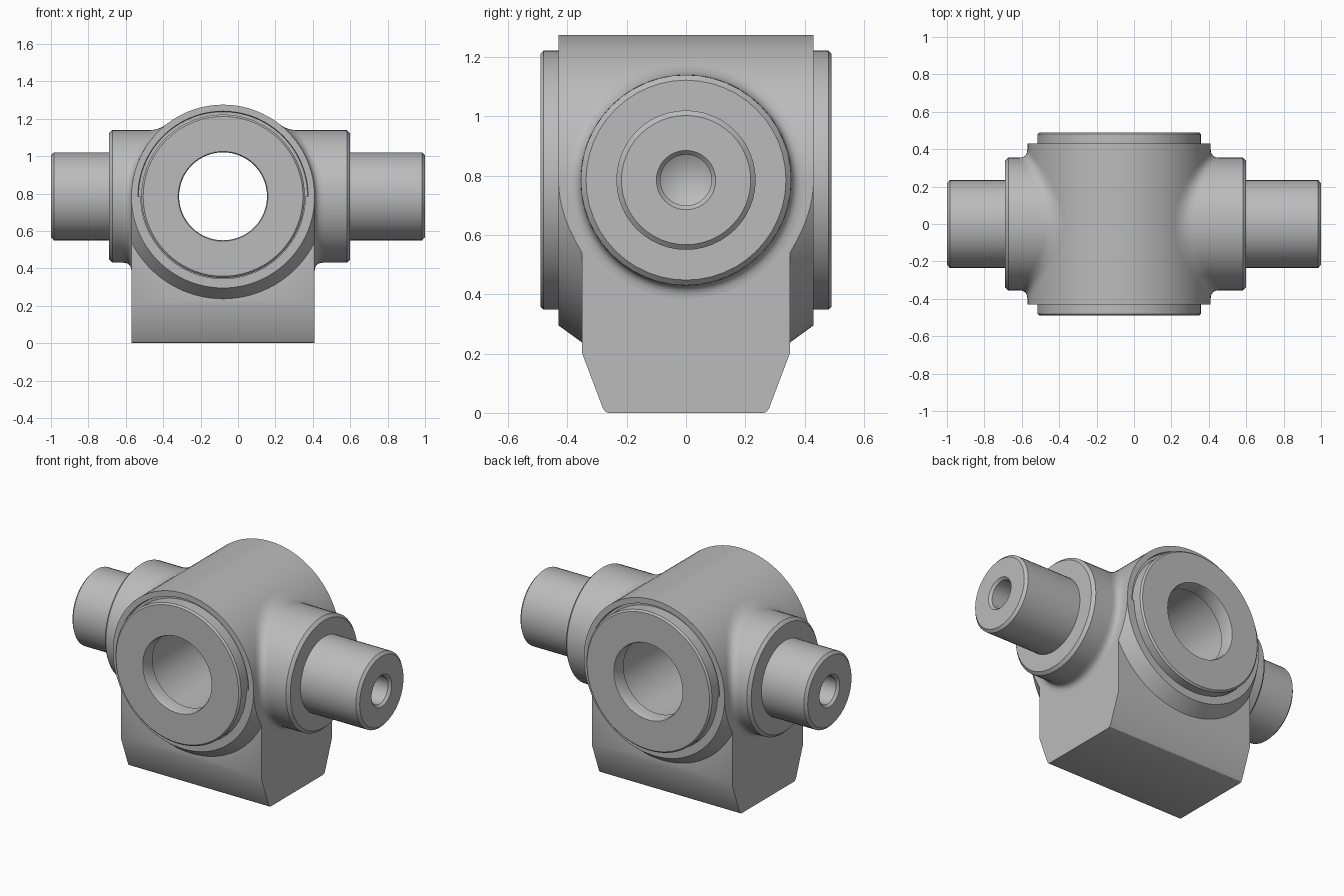
import bpy, bmesh, math
from mathutils import Vector

if "Cube" in bpy.data.objects:
    bpy.data.objects.remove(bpy.data.objects["Cube"])

CX, CZ = -0.08, 0.785          # crossing point of bore and trunnion axes
R_BODY, R_BORE = 0.49, 0.255
R_BOSS, FILLET = 0.355, 0.045

steel = bpy.data.materials.new("plain grey metal")
steel.diffuse_color = (0.5, 0.5, 0.5, 1)
steel.use_nodes = True
steel.node_tree.nodes["Principled BSDF"].inputs["Base Color"].default_value = steel.diffuse_color


def finish(name, bm, angle=30):
    bmesh.ops.remove_doubles(bm, verts=bm.verts, dist=1e-5)
    bmesh.ops.recalc_face_normals(bm, faces=bm.faces)
    mesh = bpy.data.meshes.new(name)
    bm.to_mesh(mesh)
    bm.free()
    ob = bpy.data.objects.new(name, mesh)
    bpy.context.collection.objects.link(ob)
    mesh.materials.append(steel)
    smooth(ob, angle)
    return ob


def smooth(ob, angle=30):
    bpy.ops.object.select_all(action='DESELECT')
    ob.select_set(True)
    bpy.context.view_layer.objects.active = ob
    bpy.ops.object.shade_smooth_by_angle(angle=math.radians(angle))


def ring_solid(name, sections, angle=30):
    """Closed solid from a ring of closed cross-sections."""
    bm = bmesh.new()
    rings = [[bm.verts.new(p) for p in s] for s in sections]
    n, m = len(rings), len(rings[0])
    for i in range(n):
        a, b = rings[i], rings[(i + 1) % n]
        for j in range(m):
            k = (j + 1) % m
            bm.faces.new((a[j], b[j], b[k], a[k]))
    bmesh.ops.dissolve_degenerate(bm, dist=1e-6, edges=bm.edges)
    return finish(name, bm, angle)


def revolve(name, profile, axis, seg):
    """Spin (along axis, radius) points around the y or x axis."""
    sections = []
    for i in range(seg):
        t = 2 * math.pi * i / seg
        c, s = math.cos(t), math.sin(t)
        if axis == 'Y':
            sections.append([(CX + r * c, a, CZ + r * s) for a, r in profile])
        else:
            sections.append([(CX + a, r * c, CZ + r * s) for a, r in profile])
    return ring_solid(name, sections)


def prism(name, outline, x0, x1):
    """Extrude a (y, z) outline along x."""
    bm = bmesh.new()
    f = bm.faces.new([bm.verts.new((x0, y, z)) for y, z in outline])
    g = bmesh.ops.extrude_face_region(bm, geom=[f])
    vs = [v for v in g["geom"] if isinstance(v, bmesh.types.BMVert)]
    bmesh.ops.translate(bm, verts=vs, vec=(x1 - x0, 0, 0))
    return finish(name, bm)


def boolean(ob, tool, op):
    m = ob.modifiers.new(op, 'BOOLEAN')
    m.operation, m.object, m.solver = op, tool, 'EXACT'
    bpy.ops.object.select_all(action='DESELECT')
    ob.select_set(True)
    bpy.context.view_layer.objects.active = ob
    bpy.ops.object.modifier_apply(modifier=m.name)
    bpy.data.objects.remove(tool, do_unlink=True)


# Main bored housing with a shallow groove around each end cover
half = [(0.40, R_BORE), (0.40, 0.235), (0.48, 0.235), (0.49, 0.24),
        (0.49, 0.427), (0.48, 0.437), (0.41, 0.437), (0.41, 0.452),
        (0.43, 0.455), (0.43, R_BODY)]
revolve("housing", half + [(-a, r) for a, r in reversed(half)], 'Y', 96)

# Foot block with tapered bottom
right_side = [(0.262, 0), (0.272, 0.004), (0.28, 0.015), (0.35, 0.20), (0.35, CZ)]
foot = prism("foot_block", right_side + [(-y, z) for y, z in reversed(right_side)],
             CX - R_BODY, CX + R_BODY)
# Conical flare where the housing meets the foot, trimmed to the foot width
flare = revolve("flare", [(-0.43, 0), (-0.43, R_BODY), (-0.35, 0.548),
                          (0.35, 0.548), (0.43, R_BODY), (0.43, 0)], 'Y', 96)
trim = prism("trim", [(-0.6, 0.05), (0.6, 0.05), (0.6, CZ), (-0.6, CZ)],
             CX - R_BODY, CX + R_BODY)
boolean(flare, trim, 'INTERSECT')
boolean(foot, flare, 'UNION')
# Clear the block out of the bore
bore = revolve("bore", [(-0.8, 0), (-0.8, 0.44), (0.8, 0.44), (0.8, 0)], 'Y', 96)
boolean(foot, bore, 'DIFFERENCE')
smooth(foot)


def body_x(z):
    """Half width of the housing and foot at a height above the axis."""
    return R_BODY if z <= 0 else math.sqrt(R_BODY ** 2 - z ** 2)


# Stepped trunnions with centre-drilled ends, and their root fillets
for side, boss_end, tip in ((1, 0.68, 1.08), (-1, 0.61, 0.92)):
    word = "right" if side > 0 else "left"
    profile = [(0.30, 0), (0.30, R_BOSS), (boss_end - 0.018, R_BOSS),
               (boss_end, 0.337), (boss_end, 0.235), (tip - 0.015, 0.235),
               (tip, 0.218), (tip, 0.10), (tip - 0.015, 0.086),
               (tip - 0.15, 0.086), (tip - 0.20, 0)]
    revolve(word + "_trunnion", [(side * a, r) for a, r in profile], 'X', 48)

    sections = []
    for i in range(96):
        t = 2 * math.pi * i / 96
        s = math.sin(t)
        root = body_x(R_BOSS * s)
        a = Vector((root + FILLET, R_BOSS))
        p = Vector((root, R_BOSS))
        b = Vector((body_x((R_BOSS + FILLET) * s), R_BOSS + FILLET))
        pts = []
        for k in range(7):
            u = k / 6
            pts.append(a * (1 - u) ** 2 + p * (2 * u * (1 - u)) + b * u ** 2)
        pts.append(Vector((root - 0.03, R_BOSS - 0.02)))
        sections.append([(CX + side * q.x, q.y * math.cos(t), CZ + q.y * s)
                         for q in pts])
    ring_solid(word + "_fillet", sections, 40)
